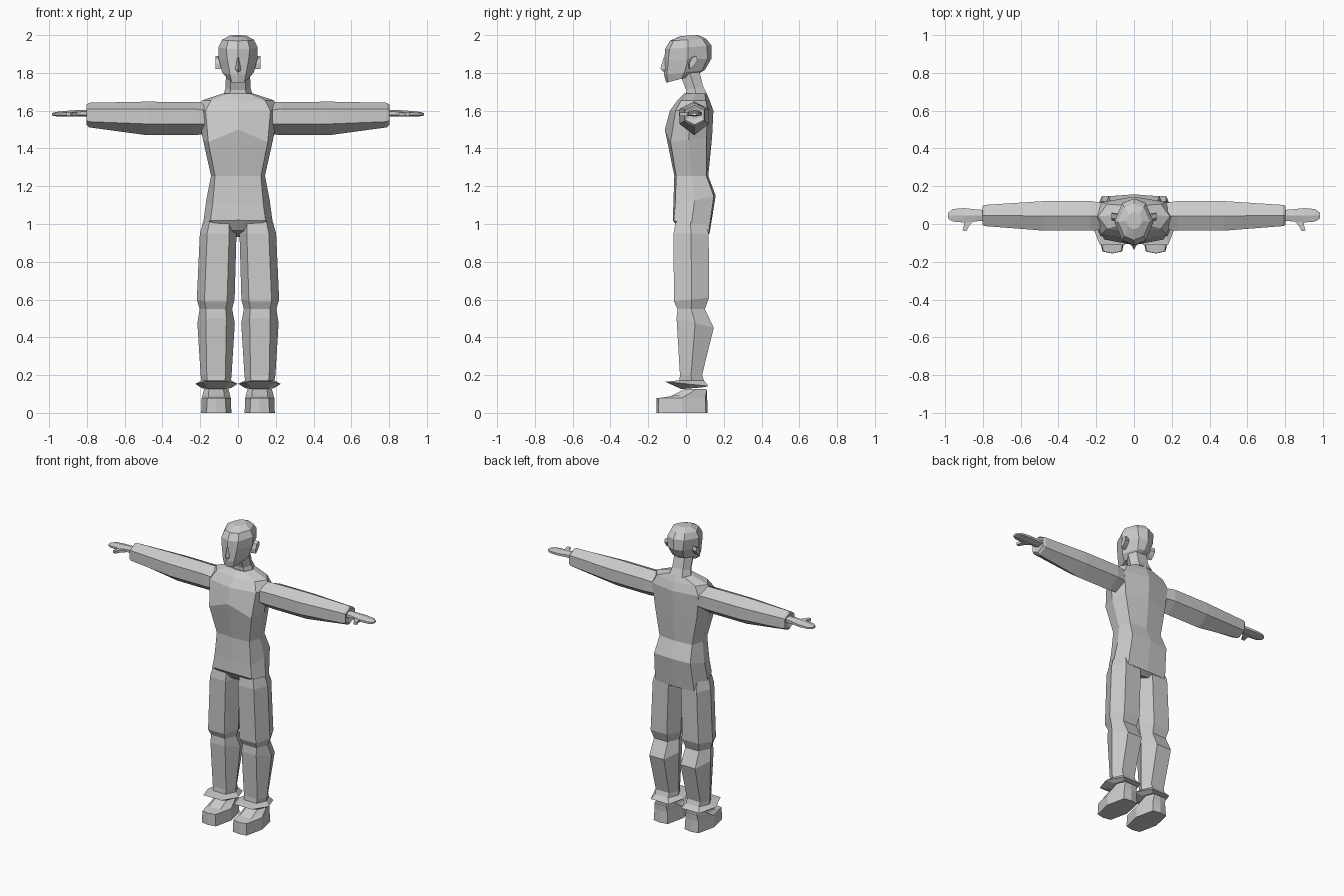
import bpy, bmesh
from mathutils import Vector

grey = bpy.data.materials.new("plain grey")
grey.diffuse_color = (0.6, 0.6, 0.6, 1)


def loft(name, rings, mirror=False):
    """Skin a list of equal-length point rings, capping both ends."""
    bm = bmesh.new()
    loops = [[bm.verts.new(p) for p in r] for r in rings]
    n = len(loops[0])
    for a, b in zip(loops, loops[1:]):
        for i in range(n):
            j = (i + 1) % n
            bm.faces.new((a[i], a[j], b[j], b[i]))
    bm.faces.new(loops[0])
    bm.faces.new(loops[-1])
    bmesh.ops.recalc_face_normals(bm, faces=bm.faces)
    me = bpy.data.meshes.new(name)
    bm.to_mesh(me)
    bm.free()
    me.materials.append(grey)
    ob = bpy.data.objects.new(name, me)
    bpy.context.collection.objects.link(ob)
    if mirror:
        ob.modifiers.new("other_side", 'MIRROR')
    return ob


def slice_z(w, yf, yb, zf, zb=None, cx=0, c=0.6, k=0.0, mid=0.5, peak=0.0):
    """Eight-sided level slice: half width, front y, back y, front z, back z,
    corner fraction, corner setback, side vertex position, front-centre lift."""
    zb = zf if zb is None else zb
    ym = yf + (yb - yf) * mid
    half = [(c * w, yf + k), (w, ym), (c * w, yb - k)]
    pts = [(0, yf)] + half + [(0, yb)] + [(-x, y) for x, y in reversed(half)]
    out = []
    for x, y in pts:
        z = zf + (zb - zf) * (y - yf) / (yb - yf)
        out.append(Vector((cx + x, y, z)))
    out[0].z += peak
    return out


def slice_x(x, cy, hw, zt, zu, zl, zb):
    """Upright hexagon across the arm: top, upper side, lower side, bottom."""
    return [(x, cy, zt), (x, cy - hw, zu), (x, cy - hw, zl),
            (x, cy, zb), (x, cy + hw, zl), (x, cy + hw, zu)]


# Torso, from crotch to collar
S = slice_z
loft("torso", [
    S(0.10, -0.03, 0.09, 0.965, 0.93),
    S(0.187, -0.07, 0.125, 1.02, 0.95, c=0.78, k=0.005),
    S(0.168, -0.067, 0.157, 1.10, 1.15, c=0.8, k=0.01),
    S(0.143, -0.062, 0.118, 1.255, c=0.85, k=0.01),
    S(0.185, -0.112, 0.138, 1.43, 1.46, c=0.85, k=0.03, peak=0.07),
    S(0.215, -0.085, 0.145, 1.60, c=0.8, k=0.03),
    S(0.19, -0.045, 0.125, 1.655, c=0.75, k=0.02),
    S(0.085, -0.01, 0.11, 1.69, c=0.7, k=0.01),
])

# Neck leaning forward
loft("neck", [
    S(0.078, 0.0, 0.11, 1.67, 1.69),
    S(0.066, 0.0, 0.09, 1.71, 1.73),
    S(0.064, -0.03, 0.07, 1.79, 1.81),
])

# Head, from jaw to crown
loft("head", [
    S(0.055, -0.105, 0.055, 1.748, 1.79, c=0.6, k=0.008),
    S(0.084, -0.116, 0.10, 1.79, 1.815, c=0.5, k=0.015),
    S(0.102, -0.113, 0.134, 1.87, 1.875, c=0.55, k=0.02),
    S(0.104, -0.112, 0.135, 1.925, 1.945, c=0.6, k=0.025),
    S(0.085, -0.085, 0.108, 1.97, 1.98, c=0.6, k=0.02),
    S(0.045, -0.03, 0.065, 1.995, 2.0, c=0.6, k=0.015),
])

# Nose wedge
loft("nose", [
    [(-0.006, -0.105, 1.885), (0, -0.117, 1.885), (0.006, -0.105, 1.885)],
    [(-0.018, -0.105, 1.82), (0, -0.136, 1.822), (0.018, -0.105, 1.82)],
    [(-0.014, -0.105, 1.806), (0, -0.118, 1.806), (0.014, -0.105, 1.806)],
])

# Ears: leaf outline, leaning backward
leaf = [(0.015, 1.82), (0.012, 1.85), (0.025, 1.88), (0.05, 1.89), (0.055, 1.865), (0.035, 1.835)]
loft("ear", [[(x, y + dy, z) for y, z in leaf] for x, dy in ((0.085, 0), (0.118, 0.006))], True)

# Sleeved arm with inset cuff end
loft("arm", [
    slice_x(0.15, 0.04, 0.07, 1.645, 1.60, 1.53, 1.48),
    slice_x(0.23, 0.043, 0.078, 1.645, 1.61, 1.53, 1.47),
    slice_x(0.48, 0.043, 0.078, 1.648, 1.61, 1.53, 1.47),
    slice_x(0.79, 0.045, 0.056, 1.642, 1.61, 1.542, 1.512),
    slice_x(0.803, 0.045, 0.05, 1.63, 1.605, 1.55, 1.525),
    slice_x(0.795, 0.045, 0.03, 1.61, 1.595, 1.565, 1.55),
], True)

# Flat mitten hand and thumb
loft("hand", [
    slice_x(0.78, 0.045, 0.028, 1.605, 1.597, 1.575, 1.567),
    slice_x(0.84, 0.046, 0.032, 1.604, 1.594, 1.578, 1.570),
    slice_x(0.90, 0.046, 0.038, 1.600, 1.590, 1.576, 1.568),
    slice_x(0.96, 0.046, 0.033, 1.594, 1.588, 1.576, 1.570),
    slice_x(0.985, 0.044, 0.015, 1.588, 1.585, 1.577, 1.574),
], True)
thumb = [(0.835, 0.03), (0.875, -0.012), (0.888, -0.038), (0.908, -0.034), (0.902, -0.012), (0.895, 0.03)]
loft("thumb", [[(x, y, z) for x, y in thumb] for z in (1.573, 1.59)], True)

# Trouser leg with knee, calf and flared cuff
loft("leg", [
    S(0.085, -0.055, 0.10, 1.01, cx=0.10),
    S(0.097, -0.066, 0.12, 0.95, cx=0.105),
    S(0.100, -0.064, 0.122, 0.59, 0.61, cx=0.118),
    S(0.086, -0.045, 0.10, 0.55, cx=0.117),
    S(0.099, -0.05, 0.147, 0.50, 0.45, cx=0.116, c=0.55),
    S(0.082, -0.032, 0.085, 0.20, cx=0.116),
    S(0.078, -0.035, 0.095, 0.172, cx=0.115),
    S(0.112, -0.11, 0.118, 0.165, 0.142, cx=0.114),
    S(0.076, -0.025, 0.088, 0.126, 0.135, cx=0.115),
], True)

# Shoe: sole, toe box, instep, ankle opening
loft("shoe", [
    S(0.080, -0.156, 0.115, 0.0, cx=0.115, c=0.65, k=0.01),
    S(0.077, -0.155, 0.112, 0.078, cx=0.115, c=0.62, k=0.01),
    S(0.070, -0.085, 0.11, 0.086, 0.12, cx=0.115, c=0.6, mid=0.55),
    S(0.064, -0.005, 0.105, 0.126, cx=0.115),
], True)
